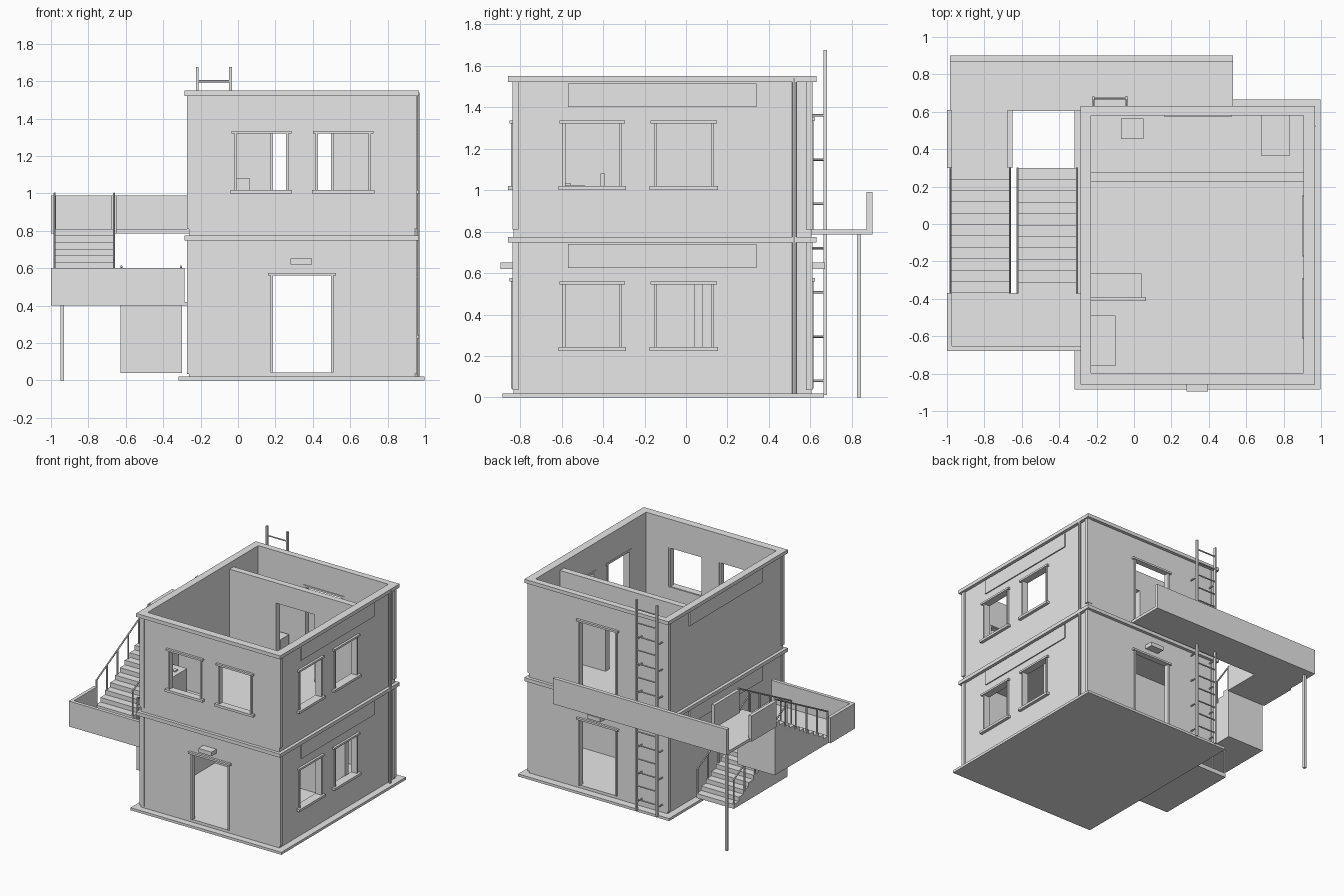
import bpy, bmesh
from mathutils import Vector

old = bpy.data.objects.get("Cube")
if old:
    bpy.data.objects.remove(old)

grey = bpy.data.materials.new("plain_grey")
grey.use_nodes = True
grey.diffuse_color = (0.8, 0.8, 0.8, 1)
grey.node_tree.nodes["Principled BSDF"].inputs["Base Color"].default_value = (0.8, 0.8, 0.8, 1)


def finish(name, bm):
    bmesh.ops.recalc_face_normals(bm, faces=bm.faces)
    mesh = bpy.data.meshes.new(name)
    bm.to_mesh(mesh)
    bm.free()
    mesh.materials.append(grey)
    obj = bpy.data.objects.new(name, mesh)
    bpy.context.collection.objects.link(obj)
    return obj


def boxes(name, *specs):
    """One object from boxes given as x0, x1, y0, y1, z0, z1."""
    bm = bmesh.new()
    for x0, x1, y0, y1, z0, z1 in specs:
        verts = bmesh.ops.create_cube(bm, size=1)["verts"]
        for v in verts:
            v.co = (x1 if v.co.x > 0 else x0, y1 if v.co.y > 0 else y0, z1 if v.co.z > 0 else z0)
    return finish(name, bm)


def rods(name, radius, pairs, sides=6):
    """One object from straight rods between pairs of points."""
    bm = bmesh.new()
    for a, b in pairs:
        a, b = Vector(a), Vector(b)
        verts = bmesh.ops.create_cone(bm, cap_ends=True, segments=sides, radius1=radius,
                                      radius2=radius, depth=(b - a).length)["verts"]
        turn = (b - a).to_track_quat('Z', 'Y')
        for v in verts:
            v.co = turn @ v.co + (a + b) / 2
    return finish(name, bm)


def cut(obj, *cutters):
    """Subtract the cutters in order, keep the result as plain mesh."""
    for c in cutters:
        c.hide_render = True
        mod = obj.modifiers.new("cut", 'BOOLEAN')
        mod.operation, mod.solver, mod.object = 'DIFFERENCE', 'EXACT', c
    graph = bpy.context.evaluated_depsgraph_get()
    mesh = bpy.data.meshes.new_from_object(obj.evaluated_get(graph))
    obj.modifiers.clear()
    obj.data = mesh
    for c in cutters:
        bpy.data.objects.remove(c)


# Wall planes: outer and inner faces
X0, X1, Y0, Y1 = -0.262, 0.944, -0.833, 0.605
IX0, IX1, IY0, IY1 = -0.23, 0.906, -0.797, 0.58
DOOR = (0.175, 0.51)
STOREY = 0.775


def ring(name, z0, z1, out):
    obj = boxes(name, (X0 - out, X1 + out, Y0 - out, Y1 + out, z0, z1))
    cut(obj, boxes("cutter", (IX0, IX1, IY0, IY1, z0 - 1, z1 + 1)))
    return obj


def trim(name, wall, a0, a1, z0, z1, sill=True):
    """Frame of an opening, wall is 'front', 'back' or 'side'."""
    j = 0.013

    def piece(b0, b1, c0, c1, out):
        if wall == 'front':
            return (b0, b1, Y0 - out, IY0 - 0.005, c0, c1)
        if wall == 'back':
            return (b0, b1, IY1 - 0.005, Y1 + out, c0, c1)
        return (IX1 - 0.005, X1 + out, b0, b1, c0, c1)

    parts = [piece(a0, a0 + j, z0, z1, 0.01), piece(a1 - j, a1, z0, z1, 0.01),
             piece(a0 - 0.015, a1 + 0.015, z1 - 0.005, z1 + 0.01, 0.018)]
    if sill:
        parts.append(piece(a0 - 0.02, a1 + 0.02, z0 - 0.015, z0 + 0.004, 0.025))
    boxes(name, *parts)


# Ground slab and floors
boxes("ground_slab", (-0.318, 0.998, -0.885, 0.665, 0, 0.02))
boxes("lower_floor", (IX0 - 0.01, IX1 + 0.01, IY0 - 0.01, IY1 + 0.01, 0.015, 0.042))
boxes("upper_floor", (IX0 - 0.01, IX1 + 0.01, IY0 - 0.01, IY1 + 0.01, 0.77, 0.81))

# Two storeys: walls, copings, trims, signs, corner posts
side_windows = [(-0.595, -0.31), (-0.155, 0.135)]
front_windows = [(-0.02, 0.27), (0.415, 0.71)]
for level, base in (("lower", 0), ("upper", STOREY)):
    bottom = 0.02 if base == 0 else STOREY
    sill, head = base + 0.24, base + 0.55
    door_z = (0.042 if base == 0 else 0.81, base + 0.565)
    holes = [(0.85, 1.1, a, b, sill, head) for a, b in side_windows]
    holes.append((*DOOR, 0.55, 0.7, *door_z))
    if base:
        holes += [(a, b, -0.95, -0.75, sill, head) for a, b in front_windows]
    else:
        holes.append((*DOOR, -0.95, -0.75, *door_z))
    top = base + STOREY
    walls = boxes(level + "_walls", (X0, X1, Y0, Y1, bottom, top - 0.01))
    cut(walls, boxes("room_cutter", (IX0, IX1, IY0, IY1, -1, 3)), boxes("opening_cutter", *holes))
    ring(level + "_coping", top - 0.028, top, 0.025)

    for i, (a, b) in enumerate(side_windows):
        trim(f"{level}_side_window_frame_{i}", 'side', a, b, sill, head)
    if base:
        for i, (a, b) in enumerate(front_windows):
            trim(f"upper_front_window_frame_{i}", 'front', a, b, sill, head)
    else:
        trim("front_door_frame", 'front', *DOOR, *door_z, sill=False)
    trim(level + "_back_door_frame", 'back', *DOOR, *door_z, sill=False)

    boxes(level + "_sign_boards", (X1, X1 + 0.009, -0.57, 0.34, base + 0.625, base + 0.74),
          (X0 - 0.009, X0, -0.57, 0.34, base + 0.625, base + 0.74))
    post_z = (base + 0.035, top - 0.028)
    boxes(level + "_corner_posts",
          *[(x, x + 0.042, y, y + 0.03, *post_z)
            for x in (X0 - 0.012, X1 - 0.03) for y in (Y0 - 0.004, Y1 - 0.026)])

# Door lamps
boxes("front_door_lamp", (0.28, 0.395, -0.895, Y0, 0.62, 0.652))
boxes("back_door_lamp", (0.28, 0.395, Y1, 0.67, 0.62, 0.652))

# Inner partitions with doorways
boxes("upper_partition", (IX0, DOOR[0], 0.225, 0.275, 0.81, 1.5),
      (DOOR[1], IX1, 0.225, 0.275, 0.81, 1.5), (*DOOR, 0.225, 0.275, 1.34, 1.5))
boxes("lower_partition", (IX0, DOOR[0], 0.04, 0.08, 0.04, 0.77),
      (DOOR[1], IX1, 0.04, 0.08, 0.04, 0.77), (*DOOR, 0.04, 0.08, 0.565, 0.77))

# Upper room furniture
boxes("desk", (IX0, 0.04, -0.39, -0.265, 0.97, 0.99), (IX0, 0.065, -0.412, -0.39, 0.81, 1.08),
      (0.02, 0.04, -0.39, -0.265, 0.81, 0.97))
boxes("counter", (IX0, -0.1, -0.76, -0.49, 0.81, 1.025))
rods("counter_basin", 0.03, [((-0.175, -0.68, 1.02), (-0.175, -0.68, 1.033))], 16)
boxes("counter_hatch", (-0.165, -0.135, -0.59, -0.555, 1.02, 1.033))
boxes("cabinet", (0.68, 0.835, 0.365, IY1, 0.81, 1.05))
boxes("stool_box", (-0.07, 0.05, 0.455, IY1 - 0.015, 0.81, 0.93))

# Drainpipe
rods("drainpipe", 0.011, [((X1 + 0.016, 0.522, 0.02), (X1 + 0.016, 0.522, 1.54))], 8)

# Ladder with wall brackets
LX = (-0.217, -0.04)
LY = 0.672
boxes("ladder_rails", *[(x - 0.007, x + 0.007, LY - 0.009, LY + 0.009, 0.012, 1.675) for x in LX])
rods("ladder_rungs", 0.006, [((LX[0], LY, 1.6 - i * 0.107), (LX[1], LY, 1.6 - i * 0.107))
                             for i in range(15)])
rods("ladder_brackets", 0.006, [((x, Y1, 0.08 + i * 0.2135), (x, LY, 0.08 + i * 0.2135))
                                for x in LX for i in range(7)])

# Rear walkway with side platform
boxes("walkway_floor", (-0.985, 0.53, Y1, 0.9, 0.787, 0.81),
      (-0.985, -0.65, 0.3, Y1, 0.787, 0.81))
boxes("walkway_parapet", (-0.985, 0.53, 0.87, 0.9, 0.787, 0.99))
boxes("platform_parapets", (-1, -0.973, 0.3, 0.61, 0.787, 0.99),
      (-0.676, -0.65, 0.3, 0.61, 0.787, 0.99))
boxes("walkway_post", (-0.95, -0.93, 0.825, 0.845, 0, 0.79))

# Stair landing with parapets
boxes("landing_floor", (-1, X0, -0.68, -0.37, 0.4, 0.42))
boxes("landing_parapets", (-1, X0 - 0.025, -0.68, -0.653, 0.4, 0.6),
      (-1, -0.973, -0.653, -0.37, 0.4, 0.6))


def flight(name, x0, x1, ya, yb, za, zb, under, steps=11):
    """Solid stepped block with a railing on both sides."""
    run, rise = (yb - ya) / steps, (zb - za) / steps
    outline = [(ya, under)]
    for i in range(steps):
        z = za + (i + 1) * rise
        outline += [(ya + i * run, z), (ya + (i + 1) * run, z)]
    outline.append((yb, under))
    bm = bmesh.new()
    face = bm.faces.new([bm.verts.new((x0, y, z)) for y, z in outline])
    out = bmesh.ops.extrude_face_region(bm, geom=[face])["geom"]
    bmesh.ops.translate(bm, vec=(x1 - x0, 0, 0),
                        verts=[g for g in out if isinstance(g, bmesh.types.BMVert)])
    finish(name, bm)
    bars, count, height = [], 6, 0.19
    for x in (x0 + 0.005, x1 - 0.005):
        ends = [Vector((x, ya, za + rise)), Vector((x, yb, zb))]
        up = Vector((0, 0, height))
        bars.append((ends[0] + up, ends[1] + up))
        for i in range(count):
            p = ends[0].lerp(ends[1], 0.01 + 0.98 * i / (count - 1))
            bars.append((p - Vector((0, 0, 0.02)), p + up))
    rods(name + "_railing", 0.006, bars)


flight("lower_stairs", -0.628, -0.3, 0.3, -0.37, 0.04, 0.42, 0.04)
flight("upper_stairs", -0.985, -0.658, -0.37, 0.3, 0.42, 0.81, 0.4)
